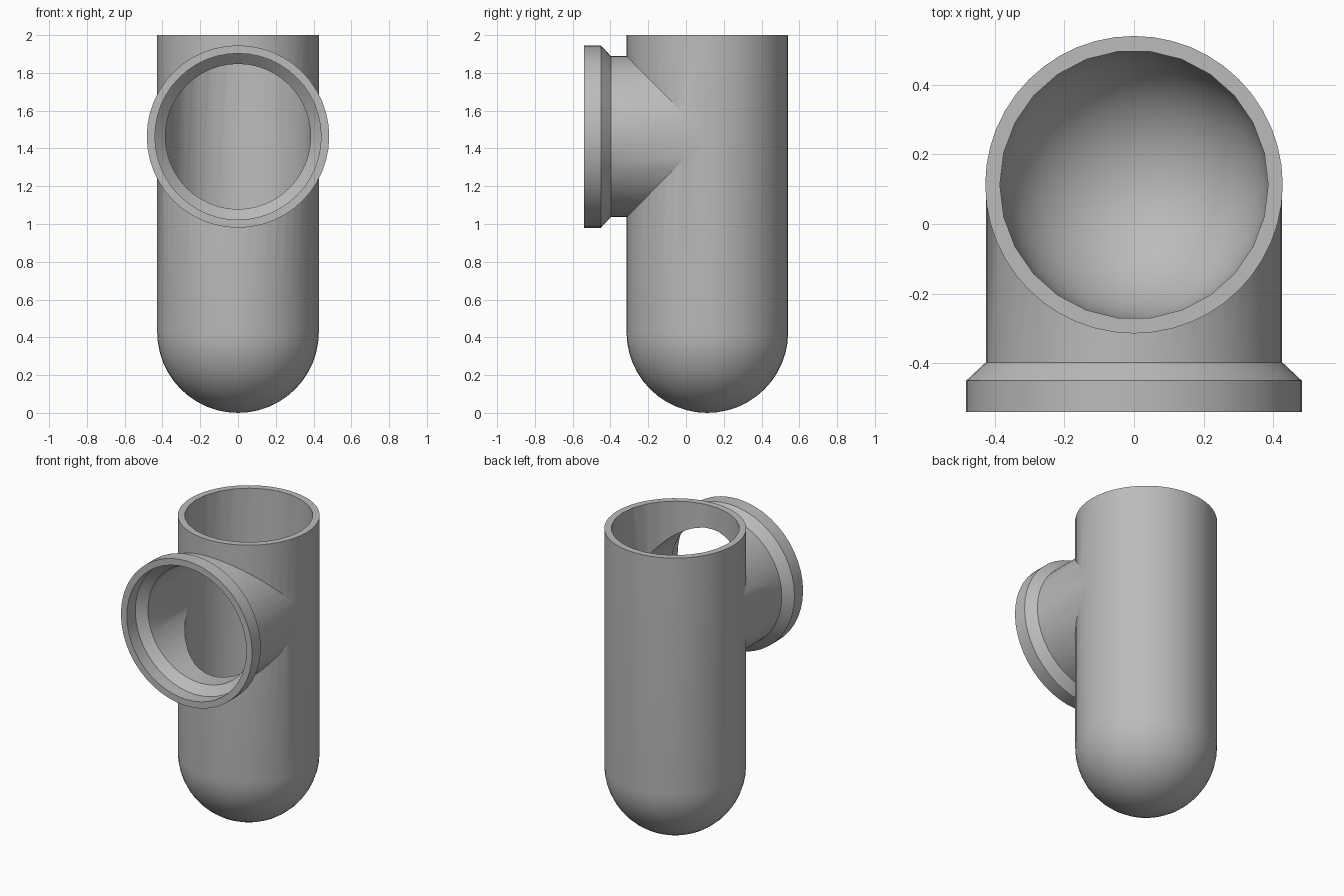
import bpy, bmesh
from math import sin, cos, pi, radians
from mathutils import Matrix

cube = bpy.data.objects.get("Cube")
if cube:
    bpy.data.objects.remove(cube, do_unlink=True)

grey = bpy.data.materials.new("plain grey")
grey.use_nodes = True
colour = (0.5, 0.5, 0.5, 1)
grey.diffuse_color = colour
grey.node_tree.nodes["Principled BSDF"].inputs["Base Color"].default_value = colour

AXIS_Y, BRANCH_Z, TOP = 0.113, 1.463, 2.0
FRONT, DOME_Z = -0.541, 0.428


def lathe(name, profile, sides, matrix):
    """Solid of revolution from (radius, height) points."""
    bm = bmesh.new()
    verts = [bm.verts.new((r, 0, h)) for r, h in profile]
    edges = [bm.edges.new(pair) for pair in zip(verts, verts[1:])]
    bmesh.ops.spin(bm, geom=verts + edges, cent=(0, 0, 0), axis=(0, 0, 1),
                   angle=2 * pi, steps=sides, use_merge=True)
    bmesh.ops.remove_doubles(bm, verts=bm.verts, dist=1e-5)
    bmesh.ops.recalc_face_normals(bm, faces=bm.faces)
    bm.transform(matrix)
    mesh = bpy.data.meshes.new(name)
    bm.to_mesh(mesh)
    bm.free()
    mesh.materials.append(grey)
    obj = bpy.data.objects.new(name, mesh)
    bpy.context.collection.objects.link(obj)
    return obj


def capsule(radius, top, rings=12):
    """Round-bottomed tube profile, closed at the top."""
    dome = [(radius * sin(pi / 2 * i / rings), DOME_Z - radius * cos(pi / 2 * i / rings))
            for i in range(rings + 1)]
    dome[0] = (0, DOME_Z - radius)
    return dome + [(radius, top), (0, top)]


def combine(target, tool, operation):
    mod = target.modifiers.new(operation, "BOOLEAN")
    mod.operation, mod.object, mod.solver = operation, tool, "EXACT"
    bpy.context.view_layer.objects.active = target
    bpy.ops.object.modifier_apply(modifier=mod.name)
    bpy.data.objects.remove(tool, do_unlink=True)


upright = Matrix.Translation((0, AXIS_Y, 0))
# Branch profile height 0 is the tube axis, growing toward the front
sideways = Matrix.Translation((0, AXIS_Y, BRANCH_Z)) @ Matrix.Rotation(radians(90), 4, "X")
reach = AXIS_Y - FRONT

# Outer skin: round-bottomed tube and flanged branch
pipe = lathe("branched_pipe", capsule(0.428, TOP), 48, upright)
branch = lathe("branch", [(0, 0), (0.4265, 0), (0.4265, reach - 0.143),
                          (0.483, reach - 0.09), (0.483, reach), (0, reach)], 48, sideways)
combine(pipe, branch, "UNION")

# Hollow interior: tube bore and stepped branch socket
bore = lathe("bore", capsule(0.386, TOP + 0.1), 26, upright)
socket = lathe("socket", [(0, 0), (0.3845, 0), (0.3845, reach - 0.143), (0.44, reach - 0.09),
                          (0.44, reach + 0.1), (0, reach + 0.1)], 48, sideways)
combine(pipe, bore, "DIFFERENCE")
combine(pipe, socket, "DIFFERENCE")

# Smooth walls with crisp rims and joints
bpy.ops.object.select_all(action="DESELECT")
pipe.select_set(True)
bpy.context.view_layer.objects.active = pipe
bpy.ops.object.shade_smooth_by_angle(angle=radians(25))
